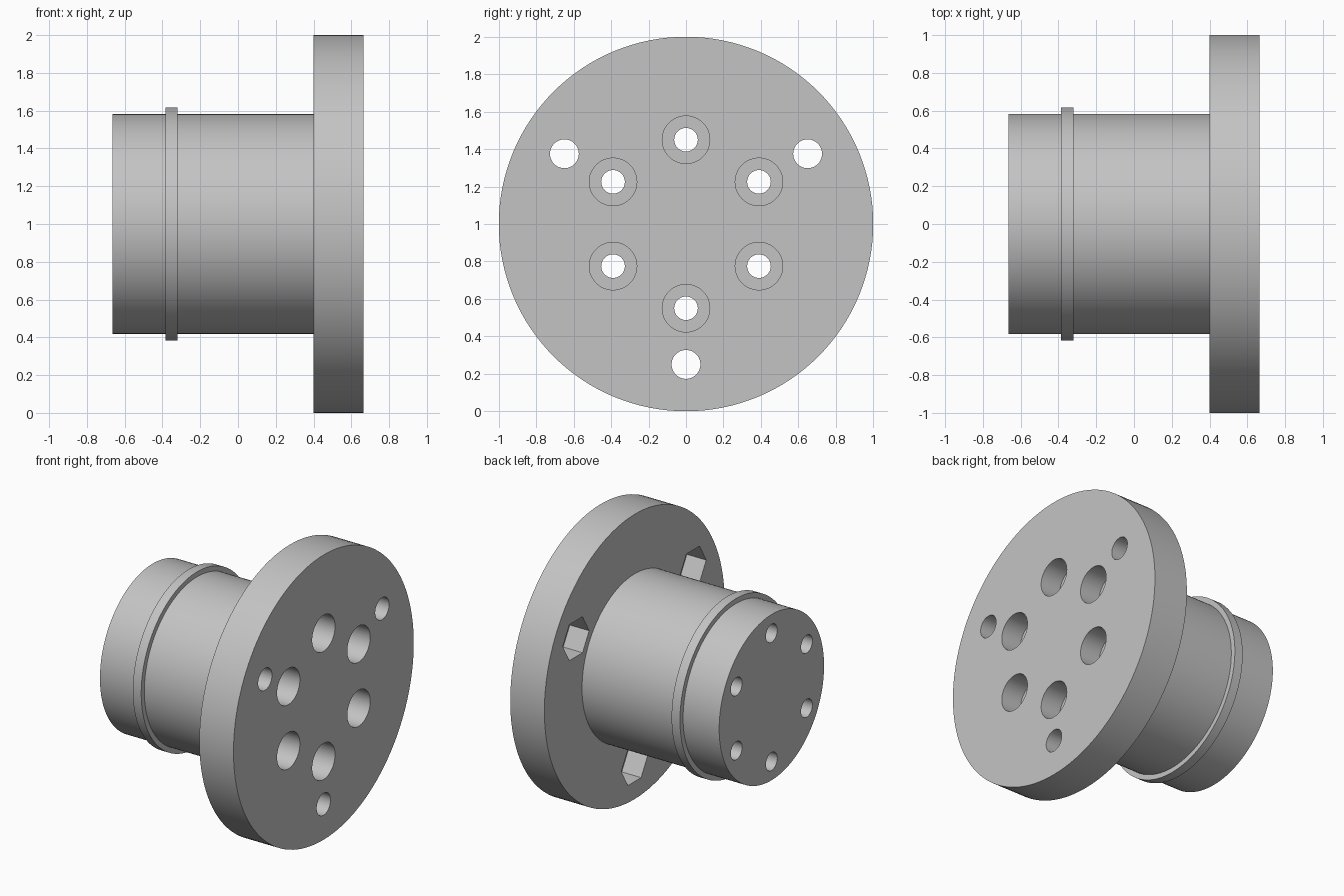
import bpy
import bmesh
import math
from mathutils import Matrix, Vector

cube = bpy.data.objects.get("Cube")
if cube:
    bpy.data.objects.remove(cube, do_unlink=True)

grey = bpy.data.materials.new("plain grey")
grey.use_nodes = True
colour = (0.55, 0.55, 0.55, 1)
grey.diffuse_color = colour
grey.node_tree.nodes["Principled BSDF"].inputs["Base Color"].default_value = colour

FLANGE_BACK, FLANGE_FRONT, BARREL_END = 0.4, 0.665, -0.665
BARREL_R = 0.582
AXIS_Z = 1.0


def turn(bm, profile, centre, steps):
    """Revolve (x, radius) points about an x-parallel axis and cap both ends."""
    part = bmesh.new()
    verts = [part.verts.new((x, r, 0)) for x, r in profile]
    edges = [part.edges.new(pair) for pair in zip(verts, verts[1:])]
    bmesh.ops.spin(part, geom=verts + edges, cent=(0, 0, 0), axis=(1, 0, 0),
                   angle=math.tau, steps=steps)
    bmesh.ops.remove_doubles(part, verts=part.verts, dist=1e-5)
    bmesh.ops.holes_fill(part, edges=part.edges, sides=0)
    bmesh.ops.recalc_face_normals(part, faces=part.faces)
    bmesh.ops.transform(part, matrix=Matrix.Translation(centre), verts=part.verts)
    mesh = bpy.data.meshes.new("part")
    part.to_mesh(mesh)
    part.free()
    bm.from_mesh(mesh)
    bpy.data.meshes.remove(mesh)


def turned_object(name, profile, centres, steps):
    bm = bmesh.new()
    for centre in centres:
        turn(bm, profile, centre, steps)
    mesh = bpy.data.meshes.new(name)
    bm.to_mesh(mesh)
    bm.free()
    mesh.materials.append(grey)
    obj = bpy.data.objects.new(name, mesh)
    bpy.context.collection.objects.link(obj)
    return obj


def bolt_circle(radius, count, start):
    angles = [math.radians(start) + math.tau * i / count for i in range(count)]
    return [Vector((0, radius * math.cos(a), AXIS_Z + radius * math.sin(a)))
            for a in angles]


# Flange, barrel and raised retaining ring as one turned body
body = turned_object("flanged_hub", [
    (BARREL_END, BARREL_R), (-0.385, BARREL_R), (-0.385, 0.617),
    (-0.32, 0.617), (-0.32, BARREL_R), (FLANGE_BACK, BARREL_R),
    (FLANGE_BACK, 1.0), (FLANGE_FRONT, 1.0)], [(0, 0, AXIS_Z)], 128)

# Six counterbored holes through the hub, three bolt holes with hex nut pockets
bolts = bolt_circle(0.75, 3, 30)
cutters = [
    turned_object("counterbore_cutter", [
        (-0.8, 0.063), (0.51, 0.063), (0.51, 0.127), (0.8, 0.127)],
        bolt_circle(0.45, 6, 30), 48),
    turned_object("bolt_hole_cutter", [(0.3, 0.077), (0.8, 0.077)], bolts, 48),
    turned_object("nut_pocket_cutter", [(0.3, 0.146), (0.55, 0.146)], bolts, 6),
]
for cutter in cutters:
    cutter.hide_render = True
    cut = body.modifiers.new(cutter.name, "BOOLEAN")
    cut.operation = "DIFFERENCE"
    cut.solver = "EXACT"
    cut.object = cutter

# Apply the cuts and discard the cutters
bpy.ops.object.select_all(action="DESELECT")
body.select_set(True)
bpy.context.view_layer.objects.active = body
for cutter in cutters:
    bpy.ops.object.modifier_apply(modifier=cutter.name)
    bpy.data.objects.remove(cutter, do_unlink=True)
bpy.ops.object.shade_smooth_by_angle(angle=math.radians(30))
